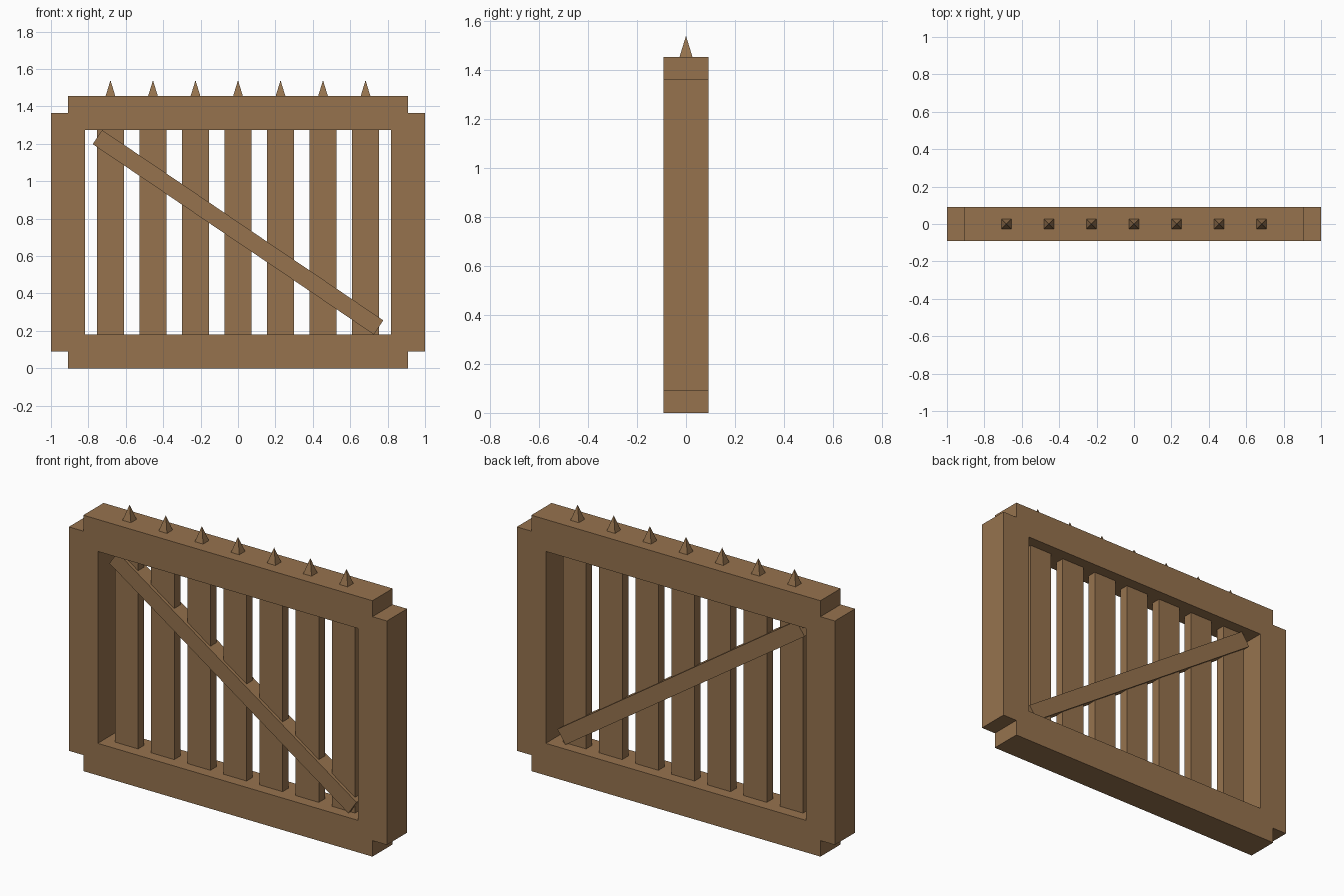
import bpy
import math

if "Cube" in bpy.data.objects:
    bpy.data.objects.remove(bpy.data.objects["Cube"])

wood = bpy.data.materials.new("brown wood")
wood.diffuse_color = (0.305, 0.171, 0.076, 1)
wood.use_nodes = True
wood.node_tree.nodes["Principled BSDF"].inputs["Base Color"].default_value = wood.diffuse_color


def finish(name):
    ob = bpy.context.object
    ob.name = name
    ob.data.materials.append(wood)
    return ob


def box(name, loc, size, tilt=0):
    bpy.ops.mesh.primitive_cube_add(size=1, location=loc, rotation=(0, tilt, 0))
    ob = finish(name)
    ob.scale = size
    return ob


T = 0.1818           # frame timber thickness
MID = 0.7273         # centre height
REACH = 0.6364       # rail centre distance from the middle

# Outer frame: two posts and two rails crossing at the corners
for side, label in ((-1, "left"), (1, "right")):
    box(f"{label}_post", (side * (1 - T / 2), 0, MID), (T, T, 2 * REACH))
for side, label in ((-1, "bottom"), (1, "top")):
    box(f"{label}_rail", (0, 0, MID + side * REACH), (2 - T, T, T))

# Vertical slats, each with a pyramid spike above it on the top rail
for i in range(7):
    x = (i - 3) * 0.2273
    box(f"slat_{i + 1}", (x, 0, MID), (0.1455, 0.0545, 2 * REACH - T))
    z0, z1 = 1.4545, 1.54
    bpy.ops.mesh.primitive_cone_add(
        vertices=4, radius1=0.037, depth=z1 - z0,
        location=(x, 0, (z0 + z1) / 2), rotation=(0, 0, math.pi / 4))
    finish(f"spike_{i + 1}")

# Diagonal brace passing through the slats, high on the left
box("diagonal_brace", (0, 0, MID), (1.815, 0.0909, 0.0909), math.radians(34.1))
